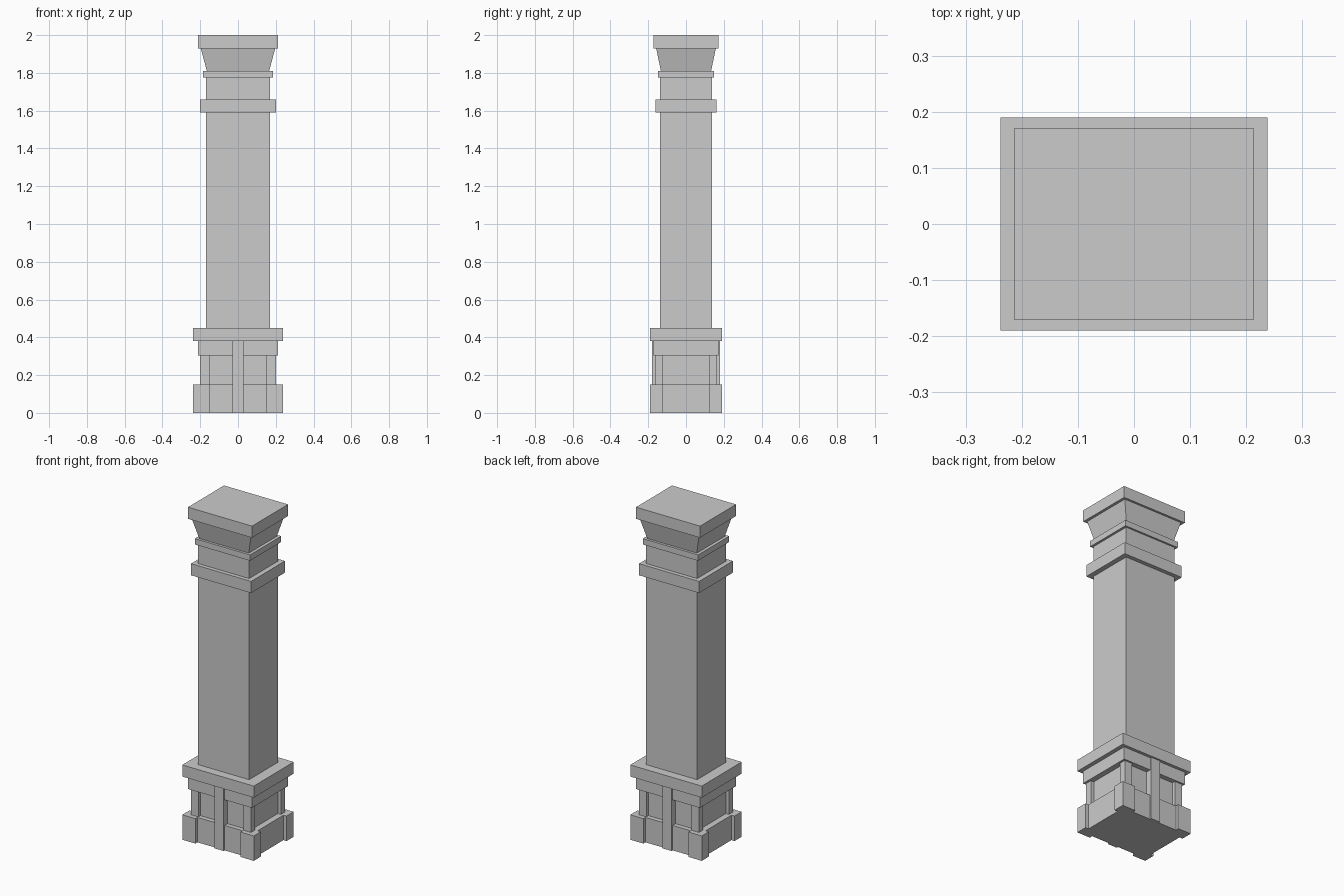
import bpy, bmesh

if "Cube" in bpy.data.objects:
    bpy.data.objects.remove(bpy.data.objects["Cube"])


def block(name, x, y, z0, z1, top=None, cx=0, cy=0):
    """Box with half sizes x, y between two heights; top = other half sizes at z1."""
    tx, ty = top or (x, y)
    bm = bmesh.new()
    bmesh.ops.create_cube(bm, size=2)
    for v in bm.verts:
        up = v.co.z > 0
        v.co = (cx + v.co.x * (tx if up else x), cy + v.co.y * (ty if up else y), z1 if up else z0)
    me = bpy.data.meshes.new(name)
    bm.to_mesh(me)
    bm.free()
    ob = bpy.data.objects.new(name, me)
    bpy.context.collection.objects.link(ob)
    return ob


# Plinth core and pedestal core, recessed behind the corners
block("plinth_core", 0.217, 0.17, 0, 0.15)
block("pedestal_core", 0.18, 0.142, 0.15, 0.305)

# Corner blocks and corner posts
for sx in (-1, 1):
    for sy in (-1, 1):
        block("plinth_corner", 0.0435, 0.034, 0, 0.15, cx=sx * 0.1945, cy=sy * 0.156)
        block("corner_post", 0.0245, 0.02, 0.15, 0.305, cx=sx * 0.1755, cy=sy * 0.142)

# Centre strips on front and back
for sy in (-1, 1):
    block("centre_strip", 0.03, 0.03, 0, 0.38, cy=sy * 0.15)

# Pedestal mouldings
block("pedestal_moulding", 0.213, 0.172, 0.305, 0.38)
block("pedestal_cap", 0.238, 0.19, 0.38, 0.45)

# Shaft and collar
block("shaft", 0.17, 0.137, 0.45, 1.59)
block("collar", 0.20, 0.161, 1.59, 1.66)

# Capital
block("neck", 0.17, 0.137, 1.66, 1.775)
block("thin_band", 0.184, 0.148, 1.775, 1.81)
block("flare", 0.165, 0.133, 1.81, 1.93, top=(0.197, 0.158))
block("top_slab", 0.213, 0.171, 1.93, 2.0)
